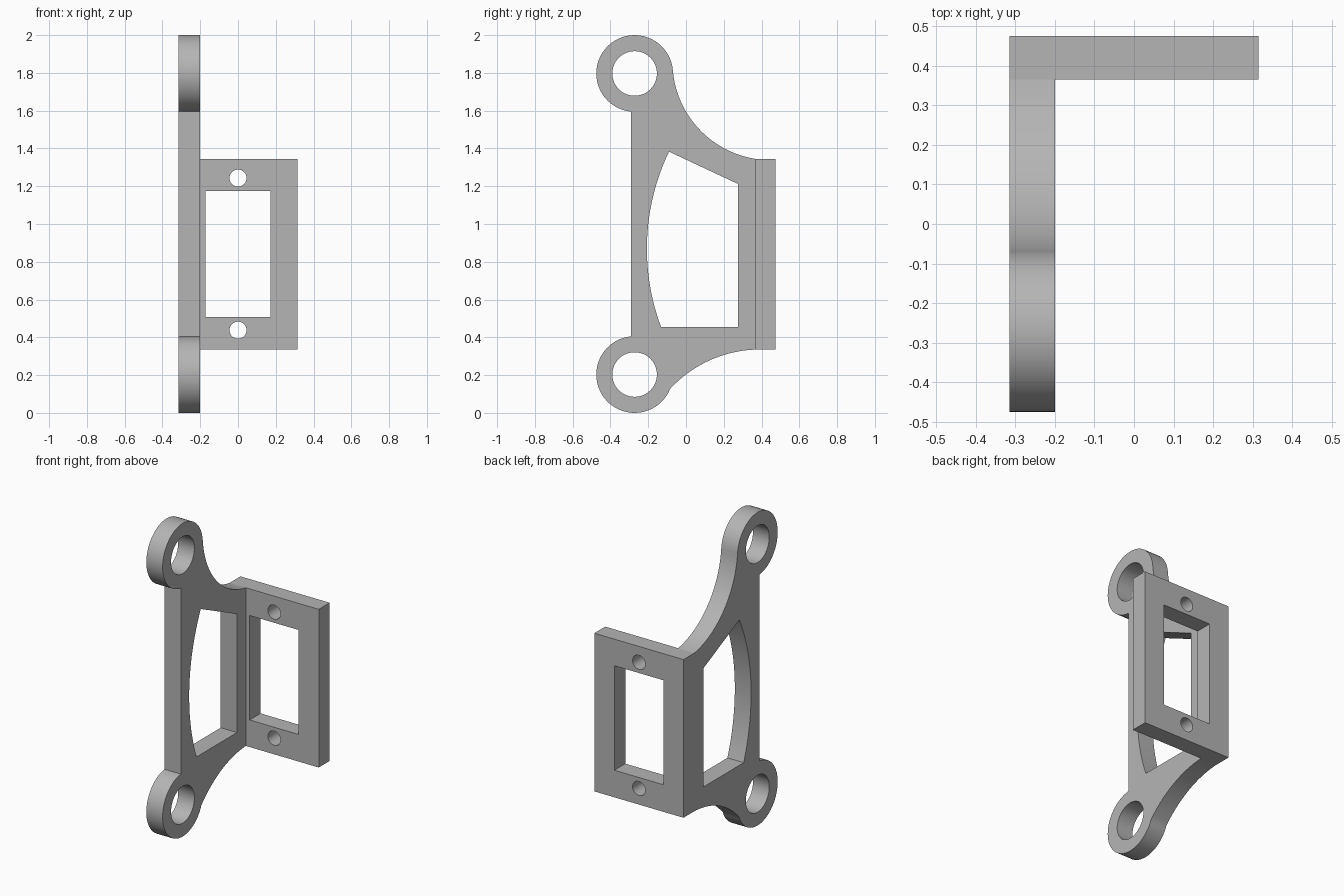
import bpy
import bmesh
from math import atan2, cos, pi, radians, sin
from mathutils import Vector

default = bpy.data.objects.get("Cube")
if default:
    bpy.data.objects.remove(default)

grey = bpy.data.materials.new("plain grey")
grey.use_nodes = True
colour = (0.46, 0.46, 0.46, 1)
grey.diffuse_color = colour
grey.node_tree.nodes["Principled BSDF"].inputs["Base Color"].default_value = colour


def circle(u, v, r, n=48):
    return [(u + r * cos(2 * pi * i / n), v + r * sin(2 * pi * i / n)) for i in range(n)]


def sweep(centre, r, a, b, n):
    """Points on a circle from angle a to angle b, both ends included."""
    return [(centre[0] + r * cos(a + (b - a) * i / n),
             centre[1] + r * sin(a + (b - a) * i / n)) for i in range(n + 1)]


def arc(p, m, q, n=24):
    """Arc from p through m to q."""
    (ax, ay), (bx, by), (cx, cy) = p, m, q
    d = 2 * (ax * (by - cy) + bx * (cy - ay) + cx * (ay - by))
    a2, b2, c2 = ax * ax + ay * ay, bx * bx + by * by, cx * cx + cy * cy
    ox = (a2 * (by - cy) + b2 * (cy - ay) + c2 * (ay - by)) / d
    oy = (a2 * (cx - bx) + b2 * (ax - cx) + c2 * (bx - ax)) / d
    start = atan2(ay - oy, ax - ox)
    turn = atan2(cy - oy, cx - ox) - start
    turn = (turn + pi) % (2 * pi) - pi
    return sweep((ox, oy), (Vector(p) - Vector((ox, oy))).length, start, start + turn, n)


def plate(name, loops, place, depth):
    """Fill the first loop, leaving the others as holes, and extrude it."""
    bm = bmesh.new()
    edges = []
    for loop in loops:
        vs = [bm.verts.new(place(u, v)) for u, v in loop]
        edges += [bm.edges.new((vs[i - 1], vs[i])) for i in range(len(vs))]
    bmesh.ops.triangle_fill(bm, edges=edges, use_beauty=True)
    out = bmesh.ops.extrude_face_region(bm, geom=bm.faces[:])
    moved = [g for g in out["geom"] if isinstance(g, bmesh.types.BMVert)]
    bmesh.ops.translate(bm, verts=moved, vec=depth)
    bmesh.ops.recalc_face_normals(bm, faces=bm.faces[:])
    mesh = bpy.data.meshes.new(name)
    bm.to_mesh(mesh)
    bm.free()
    mesh.materials.append(grey)
    mesh.shade_smooth()
    mesh.set_sharp_from_angle(angle=radians(30))
    ob = bpy.data.objects.new(name, mesh)
    bpy.context.collection.objects.link(ob)
    return ob


# Side plate: two round lugs joined by a web with curved edges
LUG_R, HOLE_R = 0.203, 0.118
low, high = (-0.272, 0.203), (-0.272, 1.797)
back_low, back_high = (0.365, 0.335), (0.365, 1.345)
neck_high, neck_low = (-0.07, 1.815), (-0.085, 0.126)
edge_angle = atan2(0.202, -0.018)

outline = sweep(high, LUG_R, 2 * pi - edge_angle, 0.09, 40)
outline += arc(neck_high, (0, 1.595), back_high)[1:]
outline += arc(back_low, (0.1, 0.266), neck_low)
outline += sweep(low, LUG_R, -0.39, edge_angle - 2 * pi, 40)[1:]

window = arc((-0.132, 0.455), (-0.207, 0.865), (-0.09, 1.383))
window += [(0.275, 1.212), (0.275, 0.455)]

plate("side_plate",
      [outline, window, circle(*low, HOLE_R), circle(*high, HOLE_R)],
      lambda u, v: (-0.315, u, v), (0.115, 0, 0))

# Back plate: rectangular opening with a screw hole above and below
frame = [(-0.315, 0.335), (0.315, 0.335), (0.315, 1.345), (-0.315, 1.345)]
opening = [(-0.173, 0.508), (0.173, 0.508), (0.173, 1.175), (-0.173, 1.175)]
plate("back_plate",
      [frame, opening, circle(0, 0.438, 0.045, 32), circle(0, 1.243, 0.045, 32)],
      lambda u, v: (u, 0.365, v), (0, 0.11, 0))
